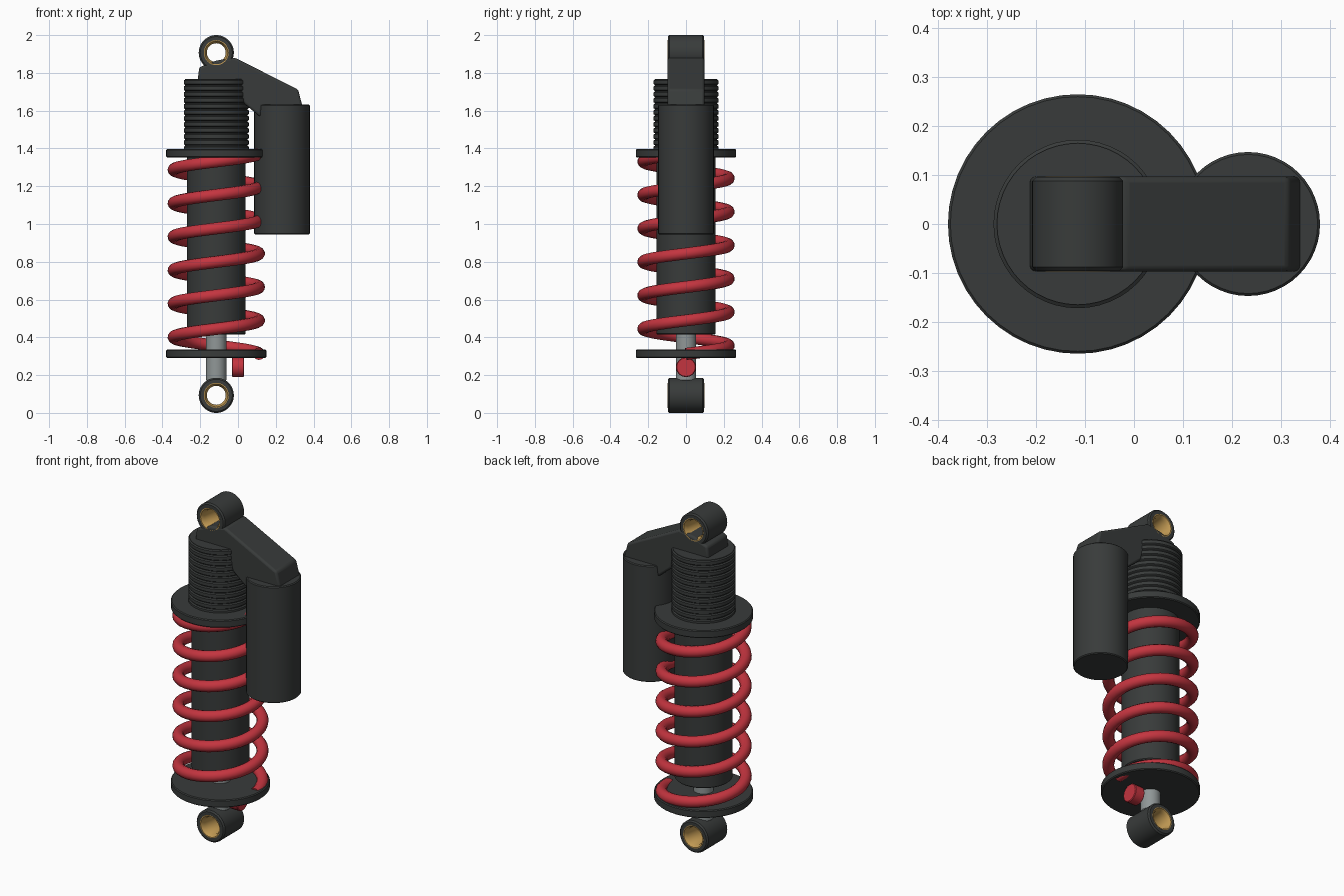
import bpy, bmesh
from math import pi, sin, cos, radians
from mathutils import Matrix, Vector

if "Cube" in bpy.data.objects:
    bpy.data.objects.remove(bpy.data.objects["Cube"])

AX = -0.115            # x of the damper axis


def material(name, rgb):
    m = bpy.data.materials.new(name)
    m.diffuse_color = (*rgb, 1)
    m.use_nodes = True
    m.node_tree.nodes["Principled BSDF"].inputs["Base Color"].default_value = m.diffuse_color
    return m


DARK = material("dark_metal", (0.04, 0.044, 0.043))
RED = material("red_paint", (0.55, 0.035, 0.05))
BRASS = material("brass", (0.55, 0.33, 0.09))
STEEL = material("steel", (0.28, 0.31, 0.31))


def finish(ob, mat, angle=35):
    ob.data.materials.clear()
    ob.data.materials.append(mat)
    bpy.ops.object.select_all(action='DESELECT')
    ob.select_set(True)
    bpy.context.view_layer.objects.active = ob
    bpy.ops.object.shade_smooth_by_angle(angle=radians(angle))
    return ob


def from_bmesh(name, bm, mat):
    bmesh.ops.recalc_face_normals(bm, faces=bm.faces[:])
    me = bpy.data.meshes.new(name)
    bm.to_mesh(me)
    bm.free()
    ob = bpy.data.objects.new(name, me)
    bpy.context.collection.objects.link(ob)
    return finish(ob, mat)


def lathe(name, profile, mat, loc, axis='Z', segs=48, ring=False):
    """Revolve (radius, height) points; ring closes the profile on itself."""
    bm = bmesh.new()
    vs = [bm.verts.new((r, 0, h)) for r, h in profile]
    n = len(vs)
    for i in range(n if ring else n - 1):
        bm.edges.new((vs[i], vs[(i + 1) % n]))
    bmesh.ops.spin(bm, geom=bm.verts[:] + bm.edges[:], cent=(0, 0, 0),
                   axis=(0, 0, 1), angle=2 * pi, steps=segs)
    bmesh.ops.remove_doubles(bm, verts=bm.verts[:], dist=1e-5)
    rot = {'Z': Matrix(), 'Y': Matrix.Rotation(pi / 2, 4, 'X'),
           'X': Matrix.Rotation(pi / 2, 4, 'Y')}[axis]
    bmesh.ops.transform(bm, matrix=Matrix.Translation(loc) @ rot, verts=bm.verts[:])
    return from_bmesh(name, bm, mat)


def rod(name, r, z0, z1, mat, loc, axis='Z', segs=48, b=0.005):
    """Solid cylinder with a small chamfer."""
    return lathe(name, [(0, z0), (r - b, z0), (r, z0 + b), (r, z1 - b),
                        (r - b, z1), (0, z1)], mat, loc, axis, segs)


# Mounting eyes with flared brass bushings
for tag, z in (("upper", 1.907), ("lower", 0.093)):
    w, R, b = 0.096, 0.093, 0.008
    lathe(tag + "_eye", [(0.064, -w), (R - b, -w), (R, -w + b), (R, w - b),
                         (R - b, w), (0.064, w)], DARK, (AX, 0, z), 'Y', ring=True)
    lathe(tag + "_bushing", [(0.066, -w - .001), (0.061, -w - .001), (0.05, -w + .02),
                             (0.05, w - .02), (0.061, w + .001), (0.066, w + .001)],
          BRASS, (AX, 0, z), 'Y', ring=True)

# Damper body, shaft and spring collars
rod("damper_body", 0.156, 0.415, 1.42, DARK, (AX, 0, 0))
rod("damper_shaft", 0.054, 0.17, 0.5, STEEL, (AX, 0, 0), segs=32)
rod("lower_spring_collar", 0.265, 0.29, 0.335, DARK, (AX, 0, 0))
rod("upper_spring_collar", 0.265, 1.352, 1.397, DARK, (AX, 0, 0))

# Threaded upper body: repeated ridges
z0, z1, count = 1.385, 1.768, 12
step = (z1 - z0) / count
prof = [(0, z0)]
for i in range(count):
    z = z0 + i * step
    prof += [(0.165, z), (0.172, z + 0.005), (0.172, z + step - 0.008),
             (0.165, z + step - 0.003)]
prof += [(0.165, z1), (0, z1)]
lathe("threaded_body", prof, DARK, (AX, 0, 0))

# Coil spring: six right-handed turns
curve = bpy.data.curves.new("coil_spring", 'CURVE')
curve.dimensions = '3D'
curve.bevel_depth = 0.032
curve.bevel_resolution = 4
curve.use_fill_caps = True
turns, per = 6, 40
spline = curve.splines.new('POLY')
spline.points.add(turns * per)
for i, p in enumerate(spline.points):
    a = 2 * pi * i / per
    p.co = (AX + 0.226 * cos(a), 0.226 * sin(a), 0.312 + 0.1772 * i / per, 1)
spring = bpy.data.objects.new("coil_spring", curve)
bpy.context.collection.objects.link(spring)
bpy.ops.object.select_all(action='DESELECT')
spring.select_set(True)
bpy.context.view_layer.objects.active = spring
bpy.ops.object.convert(target='MESH')
finish(bpy.context.view_layer.objects.active, RED)

# Side reservoir and rebound knob
rod("reservoir", 0.147, 0.945, 1.632, DARK, (0.233, 0, 0))
rod("rebound_knob", 0.053, -0.032, 0.032, RED, (0, 0, 0.242), 'X', segs=16, b=0.004)

# Bridge between the upper eye and the reservoir: extruded side profile
outline = [(-0.215, 1.75), (-0.205, 1.83), (-0.115, 1.865), (-0.02, 1.882),
           (0.318, 1.712), (0.342, 1.62), (0.128, 1.62), (0.12, 1.565),
           (0.03, 1.64), (0.0, 1.75)]
bm = bmesh.new()
face = bm.faces.new([bm.verts.new((x, -0.097, z)) for x, z in outline])
ext = bmesh.ops.extrude_face_region(bm, geom=[face])
bmesh.ops.translate(bm, vec=(0, 0.194, 0),
                    verts=[g for g in ext['geom'] if isinstance(g, bmesh.types.BMVert)])
bridge = from_bmesh("reservoir_bridge", bm, DARK)
bev = bridge.modifiers.new("soft_edges", 'BEVEL')
bev.width = 0.012
bev.segments = 3
bev.limit_method = 'ANGLE'
